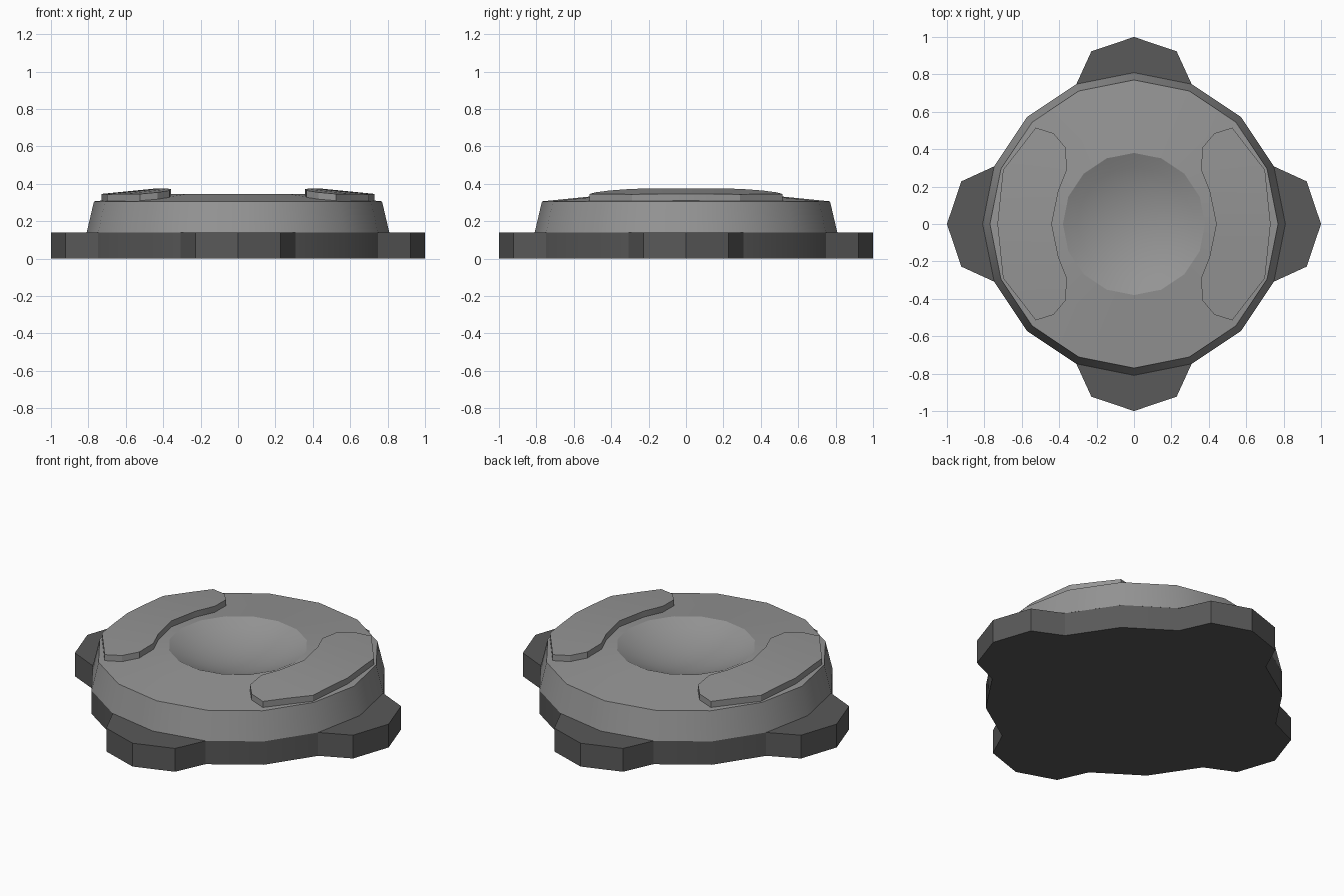
import bpy, bmesh, math

if "Cube" in bpy.data.objects:
    bpy.data.objects.remove(bpy.data.objects["Cube"])

SIDES = 16


def make_object(name, bm, color):
    bmesh.ops.recalc_face_normals(bm, faces=bm.faces)
    mesh = bpy.data.meshes.new(name)
    bm.to_mesh(mesh)
    bm.free()
    obj = bpy.data.objects.new(name, mesh)
    bpy.context.collection.objects.link(obj)
    mat = bpy.data.materials.new(name + "_grey")
    mat.diffuse_color = (color, color, color, 1)
    mat.use_nodes = True
    mat.node_tree.nodes["Principled BSDF"].inputs["Base Color"].default_value = mat.diffuse_color
    mesh.materials.append(mat)
    bpy.ops.object.select_all(action='DESELECT')
    obj.select_set(True)
    bpy.context.view_layer.objects.active = obj
    bpy.ops.object.shade_smooth_by_angle(angle=math.radians(30))
    return obj


def extrude_up(bm, faces, height):
    geo = bmesh.ops.extrude_face_region(bm, geom=faces)["geom"]
    top = [v for v in geo if isinstance(v, bmesh.types.BMVert)]
    bmesh.ops.translate(bm, verts=top, vec=(0, 0, height))


# Base plate: round outline with a lobe on each of the four sides
bm = bmesh.new()
quarter = [(1.0, 0.0), (0.923, 0.228), (0.748, 0.308), (0.572, 0.572), (0.308, 0.748), (0.228, 0.923)]
outline = []
for k in range(4):
    c, s = round(math.cos(k * math.pi / 2)), round(math.sin(k * math.pi / 2))
    outline += [(x * c - y * s, x * s + y * c, 0) for x, y in quarter]
plate = bm.faces.new([bm.verts.new(p) for p in outline])
extrude_up(bm, [plate], 0.14)
make_object("base_plate", bm, 0.1)

# Body: tapered wall, gently sloped top and a spherical dish, as one lathe
DISH_R, RIM_Z, DEPTH = 0.38, 0.345, 0.09
sphere_r = (DISH_R ** 2 + DEPTH ** 2) / (2 * DEPTH)
profile = [(0.809, 0.14), (0.77, 0.306), (DISH_R, RIM_Z)]
for f in (0.8, 0.6, 0.4, 0.2):
    r = DISH_R * f
    profile.append((r, RIM_Z - DEPTH + sphere_r - math.sqrt(sphere_r ** 2 - r ** 2)))
bm = bmesh.new()
rings = []
for r, z in profile:
    rings.append([bm.verts.new((r * math.cos(i * math.tau / SIDES), r * math.sin(i * math.tau / SIDES), z))
                  for i in range(SIDES)])
for a, b in zip(rings, rings[1:]):
    for i in range(SIDES):
        j = (i + 1) % SIDES
        bm.faces.new((a[i], a[j], b[j], b[i]))
centre = bm.verts.new((0, 0, RIM_Z - DEPTH))
for i in range(SIDES):
    bm.faces.new((rings[-1][i], rings[-1][(i + 1) % SIDES], centre))
body = make_object("dished_body", bm, 0.3)
# keep the dish rim crisp even where the bend is shallow
for e in body.data.edges:
    if all(abs(body.data.vertices[v].co.z - RIM_Z) < 1e-4 for v in e.vertices):
        e.use_edge_sharp = True

# Raised pads: curved strips that follow the sloped top
inner = [(0.43, 0.485), (0.367, 0.41), (0.358, 0.29), (0.403, 0.18), (0.44, 0)]
outer = [(0.525, 0.515), (0.612, 0.402), (0.70, 0.29), (0.715, 0.145), (0.73, 0)]


def full(points):
    return points + [(x, -y) for x, y in points[-2::-1]]


for side, name in ((-1, "left_pad"), (1, "right_pad")):
    bm = bmesh.new()
    rows = [[bm.verts.new((side * x, y, 0.304 - 0.1 * (math.hypot(x, y) - 0.74))) for x, y in full(pts)]
            for pts in (inner, outer)]
    faces = [bm.faces.new((rows[0][i], rows[0][i + 1], rows[1][i + 1], rows[1][i]))
             for i in range(len(rows[0]) - 1)]
    extrude_up(bm, faces, 0.041)
    make_object(name, bm, 0.3)
